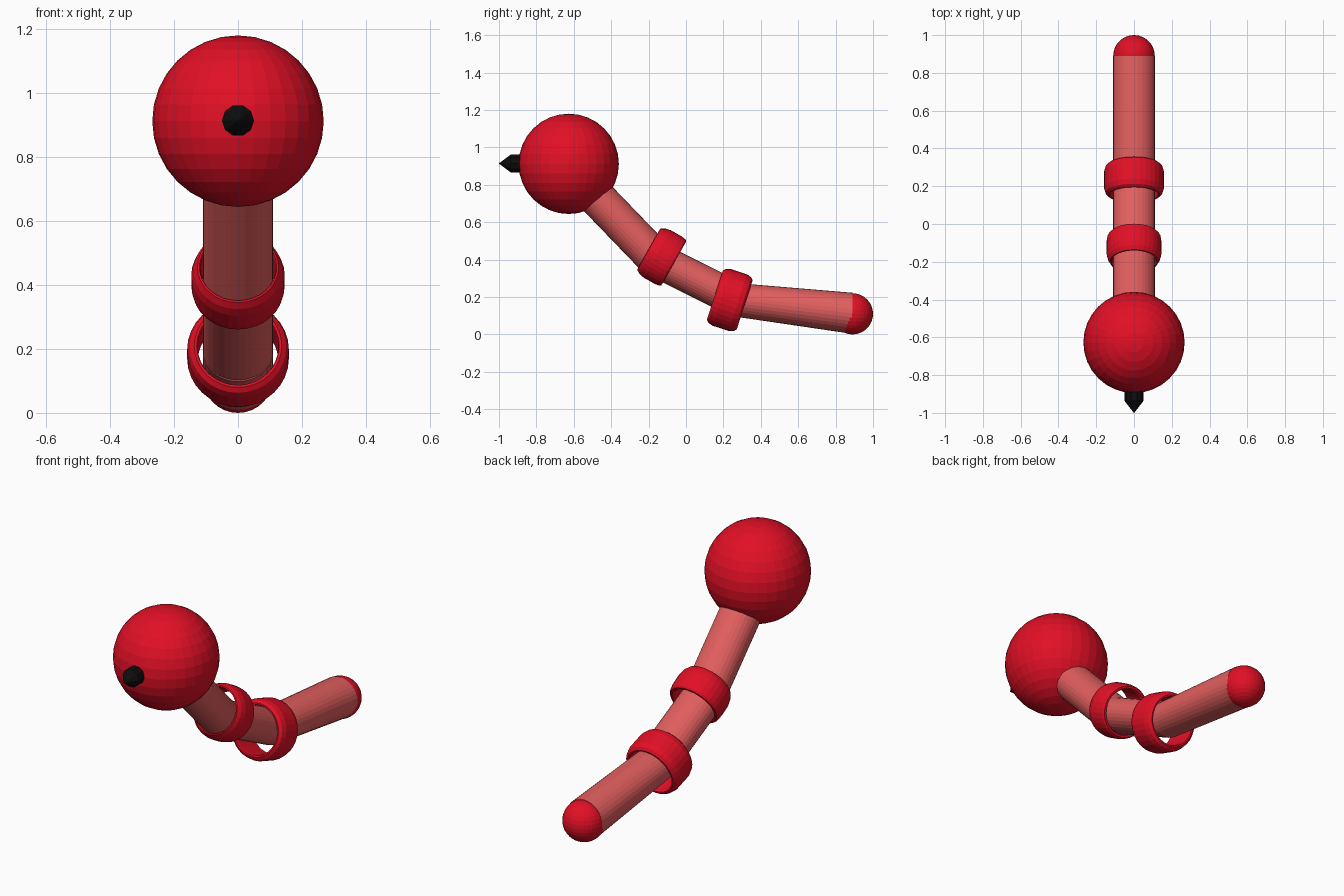
import bpy, bmesh, math
from mathutils import Vector

if "Cube" in bpy.data.objects:
    bpy.data.objects.remove(bpy.data.objects["Cube"])


def material(name, rgb):
    m = bpy.data.materials.new(name)
    m.diffuse_color = (*rgb, 1)
    m.use_nodes = True
    m.node_tree.nodes["Principled BSDF"].inputs["Base Color"].default_value = m.diffuse_color
    return m


RED = material("bright red", (0.76, 0.005, 0.019))
PINK = material("soft red", (0.76, 0.113, 0.113))
BLACK = material("black", (0.004, 0.004, 0.004))


def finish(name, bm, mat):
    bmesh.ops.recalc_face_normals(bm, faces=bm.faces)
    me = bpy.data.meshes.new(name)
    bm.to_mesh(me)
    bm.free()
    me.materials.append(mat)
    ob = bpy.data.objects.new(name, me)
    bpy.context.collection.objects.link(ob)
    return ob


def loft(name, sections, mat, sides=32, closed=False):
    """Skin ellipses (centre y, centre z, tilt, x radius, in-plane radius)."""
    bm = bmesh.new()
    loops = []
    for y, z, tilt, rx, rz in sections:
        up = Vector((0, math.sin(tilt), math.cos(tilt)))
        loop = []
        for i in range(sides):
            a = 2 * math.pi * i / sides
            loop.append(bm.verts.new(Vector((rx * math.cos(a), y, z)) + up * (rz * math.sin(a))))
        loops.append(loop)
    pairs = list(zip(loops, loops[1:]))
    if closed:
        pairs.append((loops[-1], loops[0]))
    else:
        bm.faces.new(loops[0])
        bm.faces.new(loops[-1])
    for a, b in pairs:
        for i in range(sides):
            j = (i + 1) % sides
            bm.faces.new((a[i], a[j], b[j], b[i]))
    return finish(name, bm, mat)


def ball(name, y, z, r, mat):
    bm = bmesh.new()
    bmesh.ops.create_uvsphere(bm, u_segments=32, v_segments=16, radius=r)
    bmesh.ops.translate(bm, verts=bm.verts, vec=(0, y, z))
    return finish(name, bm, mat)


def collar(name, y, z, degrees, profile):
    """Hollow rounded band; profile is (offset along axis, radius)."""
    t = math.radians(degrees)
    secs = [(y + d * math.cos(t), z - d * math.sin(t), t, r, r) for d, r in profile]
    return loft(name, secs, RED, closed=True)


def tube(name, start, end, r0, r1, tilt1=None):
    t = math.atan2(start[1] - end[1], end[0] - start[0])
    loft(name, [(*start, t, 0.11, r0),
                (*end, t if tilt1 is None else tilt1, 0.11, r1)], PINK)


# Head and pointed nose
ball("head", -0.627, 0.912, 0.268, RED)
loft("nose", [(-0.84, 0.914, 0, 0.05, 0.05), (-0.937, 0.914, 0, 0.05, 0.05),
              (-1.0, 0.914, 0, 0.001, 0.001)], BLACK, sides=10)

# Body tubes and rounded tail end
tube("neck_tube", (-0.60, 0.86), (-0.150, 0.393), 0.10, 0.10)
tube("middle_tube", (-0.157, 0.399), (0.27, 0.187), 0.094, 0.094)
tube("tail_tube", (0.25, 0.187), (0.89, 0.113), 0.089, 0.11, 0)
ball("tail_tip", 0.89, 0.11, 0.11, RED)

# Joint collars
collar("front_collar", -0.132, 0.418, 29.5, [
    (-0.066, 0.117), (-0.078, 0.121), (-0.076, 0.127), (-0.055, 0.139), (-0.025, 0.146),
    (0.04, 0.146), (0.068, 0.142), (0.077, 0.135), (0.077, 0.124), (0.066, 0.117)])
collar("rear_collar", 0.234, 0.184, 18, [
    (-0.072, 0.126), (-0.083, 0.129), (-0.084, 0.137), (-0.072, 0.151), (-0.045, 0.159),
    (0.045, 0.159), (0.072, 0.151), (0.084, 0.137), (0.083, 0.129), (0.072, 0.126)])
